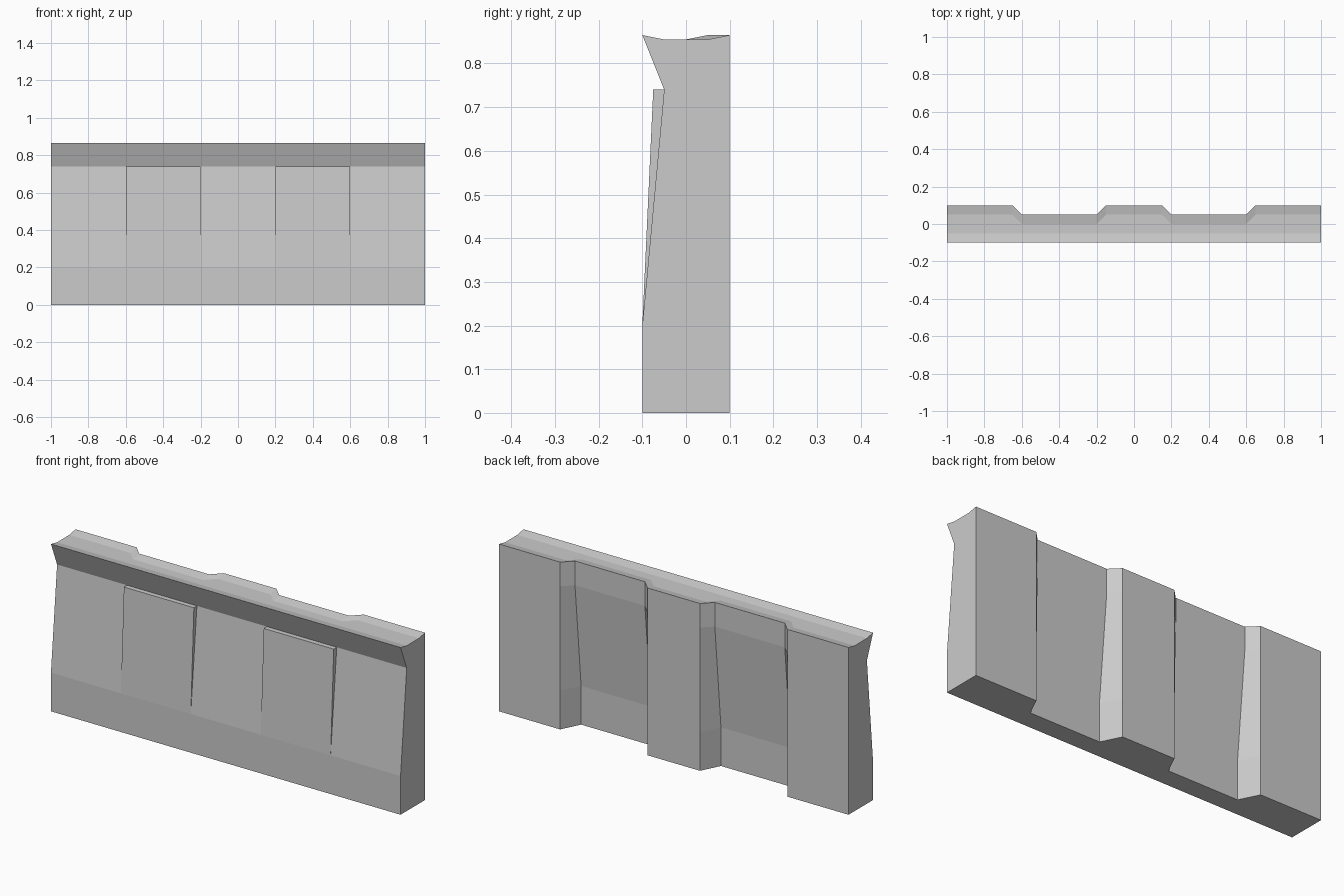
import bpy, bmesh

if "Cube" in bpy.data.objects:
    bpy.data.objects.remove(bpy.data.objects["Cube"])


def section(x, recess, panel):
    """Cross-section of the wall at x: recessed back and/or raised front panel."""
    top = 0.05 if recess else 0.1
    low = 0.0 if recess else 0.1
    face = -0.075 if panel else -0.05
    profile = [(-0.1, 0), (-0.1, 0.2), (face, 0.74), (-0.05, 0.74),
               (-0.1, 0.865), (-0.05, 0.855), (top - 0.05, 0.855), (top, 0.865),
               (top, 0.74), (low, 0.2), (low, 0)]
    # plain ends keep a wider flat top; the recess narrows it to y = 0
    return [(x, y, z) for y, z in profile]


# stations on the right half, mirrored to the left
half = [(0.15, False, False), (0.2, True, False), (0.2, True, True),
        (0.6, True, True), (0.6, True, False), (0.65, False, False),
        (1.0, False, False)]
stations = [(-x, r, p) for x, r, p in reversed(half)] + half

# loft the wall through the stations
bm = bmesh.new()
rings = [[bm.verts.new(c) for c in section(*s)] for s in stations]
n = len(rings[0])
for a, b in zip(rings, rings[1:]):
    for i in range(n):
        j = (i + 1) % n
        bm.faces.new((a[i], b[i], b[j], a[j]))

# end caps
bm.faces.new(rings[0])
bm.faces.new(list(reversed(rings[-1])))

# weld the doubled stations at the panel sides
bmesh.ops.remove_doubles(bm, verts=bm.verts, dist=0.0001)
bmesh.ops.triangulate(bm, faces=[f for f in bm.faces if len(f.verts) > 4])
bmesh.ops.recalc_face_normals(bm, faces=bm.faces)

mesh = bpy.data.meshes.new("barrier_wall")
bm.to_mesh(mesh)
bm.free()
# drop the vertical offset so that the centre stays on the origin in plan
wall = bpy.data.objects.new("barrier_wall", mesh)
bpy.context.collection.objects.link(wall)
